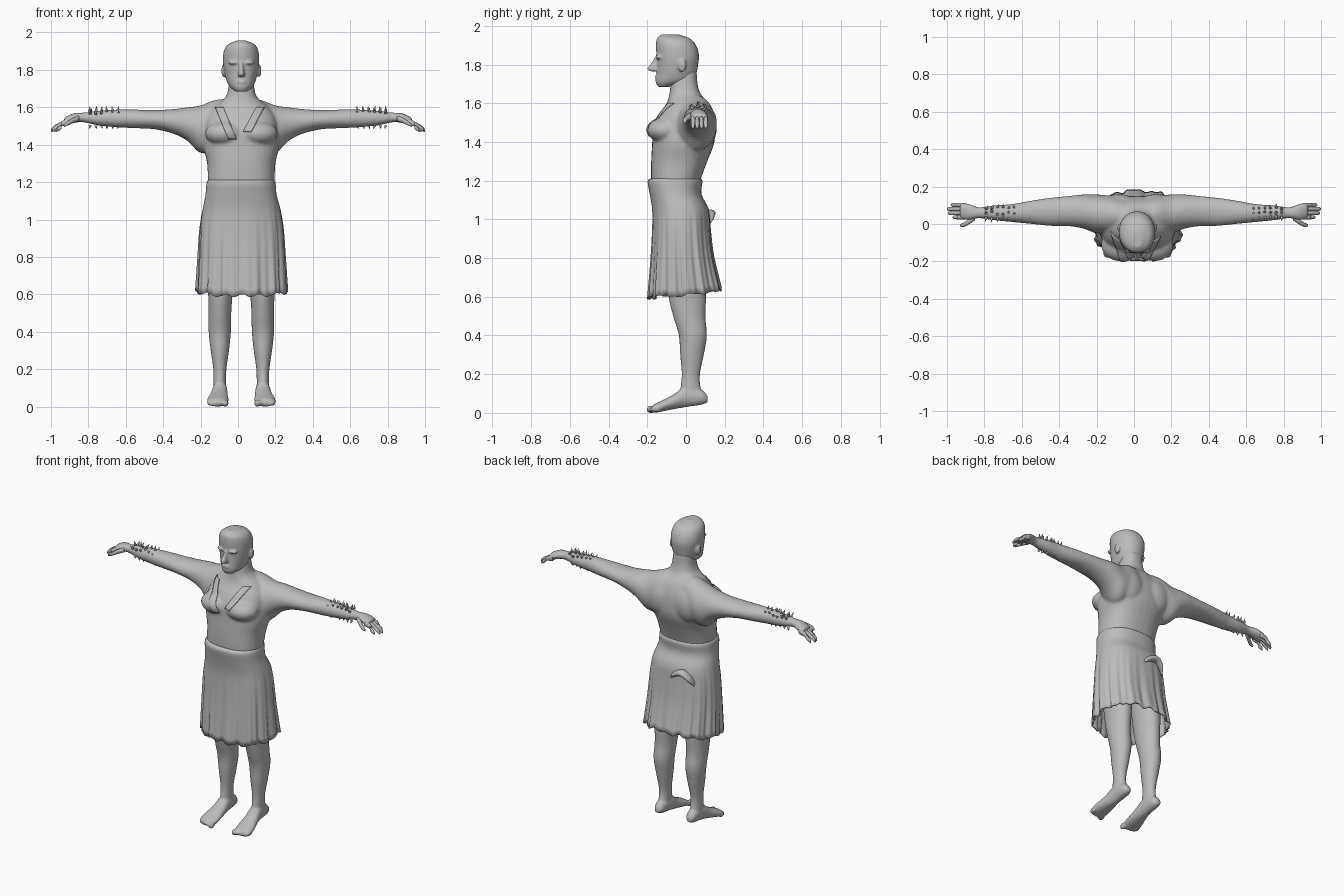
import bpy, bmesh, math, random
from mathutils import Vector, Matrix

if "Cube" in bpy.data.objects:
    bpy.data.objects.remove(bpy.data.objects["Cube"])

random.seed(4)
MID = 0.018  # body centre line

stone = bpy.data.materials.new("plain_grey")
stone.use_nodes = True
GREY = (0.5, 0.5, 0.5, 1)
stone.diffuse_color = GREY
stone.node_tree.nodes["Principled BSDF"].inputs["Base Color"].default_value = GREY


def smooth_sections(secs, steps):
    """Catmull-Rom interpolation between cross-sections."""
    out = []
    for i in range(len(secs) - 1):
        p = [secs[min(max(k, 0), len(secs) - 1)] for k in range(i - 1, i + 3)]
        for s in range(steps):
            t = s / steps
            out.append([b + t / 2 * (c - a + t * (2 * a - 5 * b + 4 * c - d + t * (3 * (b - c) + d - a)))
                        for a, b, c, d in zip(*p)])
    return out + [secs[-1]]


def loft(bm, axis, secs, n=32, power=1.0, steps=4, fold=None, caps=True):
    """Rounded rings; each section is (position, a0, a1, b0, b1) across the axis."""
    rings, verts = [], []
    for t, a0, a1, b0, b1 in smooth_sections(secs, steps):
        ring = []
        for k in range(n):
            ang = math.tau * k / n
            c, s = math.cos(ang), math.sin(ang)
            r = fold(ang, t) if fold else 1
            a = (a0 + a1) / 2 + (a1 - a0) / 2 * r * math.copysign(abs(c) ** power, c)
            b = (b0 + b1) / 2 + (b1 - b0) / 2 * r * math.copysign(abs(s) ** power, s)
            ring.append(bm.verts.new({"x": (t, a, b), "y": (a, t, b), "z": (a, b, t)}[axis]))
        rings.append(ring)
        verts += ring
    for lo, hi in zip(rings, rings[1:]):
        for k in range(n):
            bm.faces.new((lo[k], lo[(k + 1) % n], hi[(k + 1) % n], hi[k]))
    if caps:
        bm.faces.new(rings[0])
        bm.faces.new(rings[-1])
    return verts


def blob(bm, centre, size):
    m = Matrix.Translation(centre) @ Matrix.Diagonal((*size, 1))
    return bmesh.ops.create_uvsphere(bm, u_segments=20, v_segments=12, radius=1, matrix=m)["verts"]


def mirror(verts, centre):
    for v in verts:
        v.co.x = 2 * centre - v.co.x


def finish(name, bm):
    bmesh.ops.recalc_face_normals(bm, faces=bm.faces)
    me = bpy.data.meshes.new(name)
    bm.to_mesh(me)
    bm.free()
    me.materials.append(stone)
    me.polygons.foreach_set("use_smooth", [True] * len(me.polygons))
    ob = bpy.data.objects.new(name, me)
    bpy.context.collection.objects.link(ob)
    return ob


def fuse(ob, voxel, passes):
    """Blend overlapping volumes into one skin."""
    r = ob.modifiers.new("skin", "REMESH")
    r.mode, r.voxel_size, r.use_smooth_shade = "VOXEL", voxel, True
    s = ob.modifiers.new("soften", "SMOOTH")
    s.iterations = passes


# Torso, neck and arms
bm = bmesh.new()
loft(bm, "z", [(1.1, -.15, .185, -.17, .06), (1.2, -.16, .195, -.18, .075), (1.3, -.165, .2, -.18, .11),
               (1.39, -.185, .22, -.175, .145), (1.47, -.18, .215, -.17, .15), (1.54, -.17, .205, -.14, .14),
               (1.6, -.13, .165, -.1, .115), (1.65, -.07, .105, -.085, .075), (1.7, -.052, .088, -.08, .06),
               (1.77, -.045, .08, -.07, .055)], power=.85)
for side in (-1, 1):
    blob(bm, (MID + side * .09, -.11, 1.46), (.105, .09, .065))
    blob(bm, (MID + side * .1, .1, 1.48), (.1, .06, .11))
    arm = loft(bm, "x", [(.04, -.05, .13, 1.4, 1.645), (.12, -.05, .15, 1.37, 1.64), (.2, -.05, .158, 1.355, 1.61),
                         (.27, -.025, .158, 1.42, 1.6), (.35, -.012, .15, 1.46, 1.59), (.45, -.01, .14, 1.483, 1.585),
                         (.55, 0, .125, 1.488, 1.588), (.65, .01, .107, 1.493, 1.588), (.75, .02, .1, 1.503, 1.58),
                         (.83, .03, .09, 1.52, 1.572), (.88, .02, .108, 1.515, 1.568), (.93, .028, .115, 1.5, 1.545)])
    if side < 0:
        mirror(arm, 0)
fuse(finish("torso_and_arms", bm), .009, 6)

# Head with nose, brow, lips and ears
bm = bmesh.new()
loft(bm, "z", [(1.685, -.015, .05, -.145, -.08), (1.71, -.045, .08, -.157, .02), (1.75, -.064, .097, -.152, .052),
               (1.8, -.075, .108, -.15, .063), (1.85, -.081, .113, -.153, .067), (1.9, -.076, .109, -.155, .052),
               (1.935, -.055, .09, -.15, .02), (1.956, -.01, .045, -.125, -.04)], power=.95)
loft(bm, "z", [(1.765, 0, .036, -.188, -.13), (1.78, 0, .036, -.2, -.13), (1.81, .006, .03, -.178, -.13),
               (1.84, .009, .027, -.16, -.13)], n=16)
blob(bm, (MID, -.147, 1.735), (.028, .014, .012))
for side in (-1, 1):
    blob(bm, (MID + side * .038, -.14, 1.838), (.032, .018, .01))
    blob(bm, (MID + side * .095, -.02, 1.795), (.012, .022, .034))
fuse(finish("head", bm), .006, 4)

# Fingers, thumbs and forearm spikes
for side, word in ((1, "left"), (-1, "right")):
    bm = bmesh.new()
    for y, reach in ((.036, .97), (.058, .995), (.08, 1), (.102, .98)):
        w = .011
        loft(bm, "x", [(.9, y - w, y + w, 1.505, 1.545), (.94, y - w, y + w, 1.498, 1.527),
                       (reach - .025, y - w, y + w, 1.482, 1.507), (reach - .006, y - w * .8, y + w * .8, 1.47, 1.492),
                       (reach, y - .003, y + .003, 1.468, 1.476)], n=10)
    loft(bm, "x", [(.85, .02, .05, 1.525, 1.555), (.88, 0, .03, 1.515, 1.545), (.91, -.016, .008, 1.502, 1.525),
                   (.93, -.012, 0, 1.495, 1.508)], n=10)
    if side < 0:
        mirror(bm.verts, 0)
    finish(word + "_fingers", bm)

    bm = bmesh.new()
    for i in range(6):
        for lean in (-40, 0, 40, 180):
            a = math.radians(lean + random.uniform(-12, 12))
            out = Vector((random.uniform(-.3, .3), math.sin(a), math.cos(a))).normalized()
            size = .032 if abs(lean) < 90 else .02
            base = Vector((side * (.64 + .03 * i), .06 + .036 * out.y, 1.54 + .038 * out.z))
            m = Matrix.Translation(base + out * size / 2) @ out.to_track_quat("Z", "Y").to_matrix().to_4x4()
            bmesh.ops.create_cone(bm, cap_ends=True, segments=6, radius1=.009, radius2=0, depth=size, matrix=m)
    finish(word + "_forearm_spikes", bm)

# Legs and bare feet
for side, word in ((1, "left"), (-1, "right")):
    bm = bmesh.new()
    loft(bm, "z", [(.05, .108, .158, -.01, .1), (.08, .1, .166, -.025, .098), (.13, .1, .166, -.028, .076),
                   (.2, .098, .168, -.022, .072), (.3, .084, .182, -.03, .092), (.4, .074, .193, -.037, .108),
                   (.5, .072, .193, -.066, .1), (.62, .063, .197, -.092, .104), (.9, .035, .22, -.11, .1)])
    loft(bm, "y", [(.112, .118, .15, .055, .085), (.08, .1, .166, .042, .12), (0, .094, .172, .03, .14),
                   (-.06, .09, .184, .02, .098), (-.12, .087, .2, .008, .066), (-.165, .09, .2, 0, .045),
                   (-.18, .1, .19, .003, .03)])
    for k in range(5):
        big = .02 if k == 0 else .013
        blob(bm, (.103 + .0215 * k, -.18 + .007 * k, .018), (big * .8, .024, big))
    if side < 0:
        mirror(bm.verts, MID)
    fuse(finish(word + "_leg", bm), .0065, 4)


# Pleated skirt with an uneven hem
def pleat(ang, z):
    depth = max(0, min(1, (1.08 - z) / .45))
    wave = math.sin(13 * ang + 1.2 * math.sin(3 * ang)) + .6 * math.sin(29 * ang + 1)
    return 1 - .02 * depth + depth * .032 * wave


bm = bmesh.new()
verts = loft(bm, "z", [(1.212, -.158, .192, -.18, .075), (1.195, -.168, .2, -.198, .085), (1.13, -.174, .207, -.187, .08),
                       (1.05, -.19, .228, -.175, .118), (.95, -.206, .244, -.175, .128), (.8, -.215, .254, -.183, .145),
                       (.615, -.225, .265, -.198, .185)], n=160, power=.85, fold=pleat, caps=False)
for v in verts:
    drop = max(0, (1 - v.co.z) / .4)
    v.co.z += drop * (.1 * v.co.y + .008 * math.sin(70 * v.co.x) + .005 * math.sin(45 * v.co.y))
skirt = finish("pleated_skirt", bm)
sol = skirt.modifiers.new("cloth", "SOLIDIFY")
sol.thickness = .008

# Curled cloth flap at the back of the skirt
bm = bmesh.new()
loft(bm, "x", [(-.13, .09, .11, .955, .98), (-.11, .09, .138, .98, 1.02), (-.07, .09, .152, 1.01, 1.05),
               (-.03, .09, .15, 1.005, 1.045), (.01, .09, .14, .985, 1.015), (.03, .1, .12, .97, .985)], n=16)
finish("back_flap", bm)

# Crossed chest straps laid on the torso
bm = bmesh.new()
for x0, z0, x1, z1 in ((-.1, 1.6, -.03, 1.43), (.12, 1.6, .05, 1.47)):
    rows = [[bm.verts.new((x0 + (x1 - x0) * i / 16 + w, -.5, z0 + (z1 - z0) * i / 16)) for w in (-.022, -.01, .01, .022)]
            for i in range(17)]
    for a, b in zip(rows, rows[1:]):
        for k in range(3):
            bm.faces.new((a[k], a[k + 1], b[k + 1], b[k]))
straps = finish("chest_straps", bm)
wrap = straps.modifiers.new("lay_on", "SHRINKWRAP")
wrap.target = bpy.data.objects["torso_and_arms"]
wrap.wrap_method, wrap.use_project_y, wrap.offset = "PROJECT", True, .004
edge = straps.modifiers.new("cloth", "SOLIDIFY")
edge.thickness, edge.offset = .006, 0
